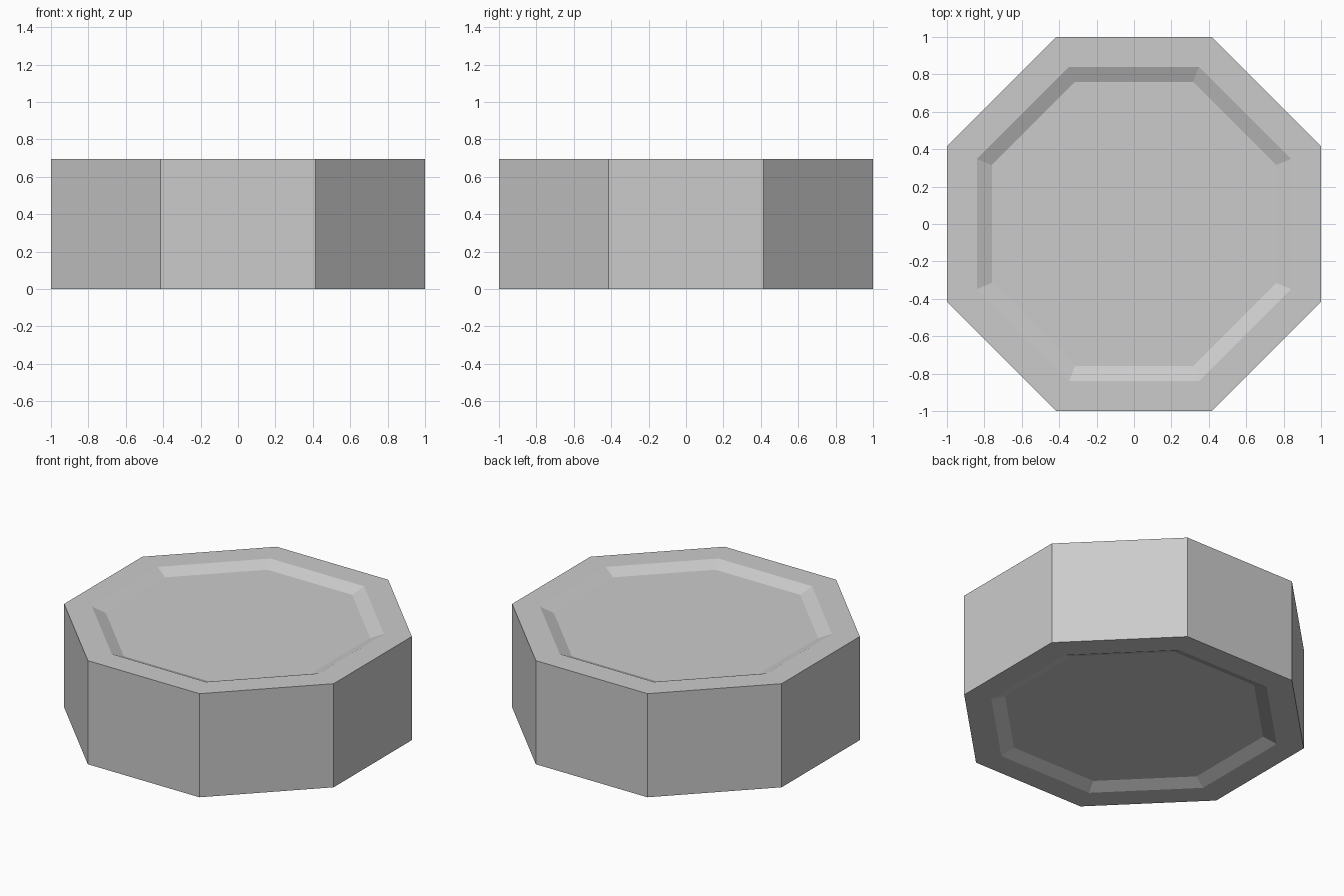
import bpy, bmesh, math
from mathutils import Matrix

# Remove the default cube
cube = bpy.data.objects.get("Cube")
if cube:
    bpy.data.objects.remove(cube, do_unlink=True)

SIDES = 8
HEIGHT = 0.695
RIM_WIDTH = 0.16
BEVEL_WIDTH = 0.08
RECESS_DEPTH = 0.036

# Single plain grey
grey = bpy.data.materials.new("light_grey")
grey.use_nodes = True
colour = (0.6, 0.6, 0.6, 1.0)
grey.diffuse_color = colour
grey.node_tree.nodes["Principled BSDF"].inputs["Base Color"].default_value = colour

# Octagonal block with its flats facing the axes
bm = bmesh.new()
radius = 1 / math.cos(math.pi / SIDES)
turn = Matrix.Translation((0, 0, HEIGHT / 2)) @ Matrix.Rotation(math.pi / SIDES, 4, "Z")
bmesh.ops.create_cone(bm, cap_ends=True, segments=SIDES, radius1=radius,
                      radius2=radius, depth=HEIGHT, matrix=turn)
bm.normal_update()

# Flat rim and shallow sloped recess on both ends
caps = [f for f in bm.faces if abs(f.normal.z) > 0.9]
for cap in caps:
    inward = -cap.normal.copy()
    for width in (RIM_WIDTH, BEVEL_WIDTH):
        bmesh.ops.inset_region(bm, faces=[cap], thickness=width,
                               use_boundary=True, use_even_offset=True)
    for v in cap.verts:
        v.co += inward * RECESS_DEPTH

bmesh.ops.recalc_face_normals(bm, faces=bm.faces)
mesh = bpy.data.meshes.new("octagonal_block")
bm.to_mesh(mesh)
bm.free()
mesh.materials.append(grey)
block = bpy.data.objects.new("octagonal_block", mesh)
bpy.context.collection.objects.link(block)
